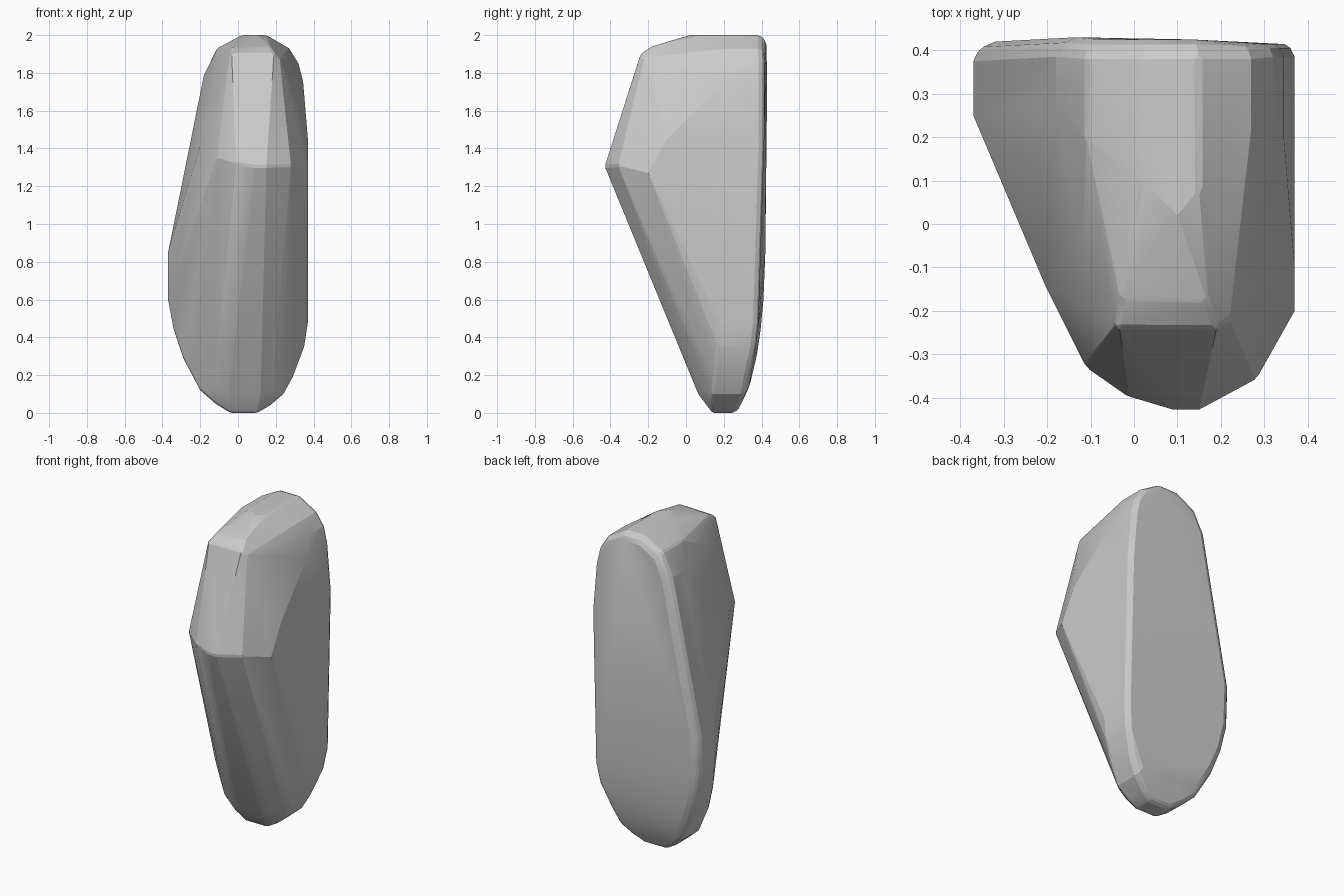
import bpy, bmesh, math

# Back outline: (x, z, back y, front y of the side wall)
OUTLINE = [
    (-0.04, 0.00, 0.29, 0.14), (-0.12, 0.05, 0.315, 0.14), (-0.20, 0.12, 0.34, 0.15),
    (-0.29, 0.29, 0.375, 0.19), (-0.34, 0.44, 0.395, 0.22), (-0.37, 0.60, 0.41, 0.25),
    (-0.37, 0.85, 0.42, 0.25), (-0.18, 1.79, 0.43, 0.28), (-0.11, 1.93, 0.425, 0.20),
    (0.02, 2.00, 0.425, 0.10), (0.15, 2.00, 0.425, 0.08), (0.27, 1.93, 0.425, 0.22),
    (0.32, 1.85, 0.43, 0.25), (0.345, 1.75, 0.43, 0.20), (0.37, 1.45, 0.43, -0.10),
    (0.37, 0.48, 0.40, 0.18), (0.35, 0.35, 0.385, 0.17), (0.29, 0.19, 0.35, 0.15),
    (0.24, 0.10, 0.335, 0.14), (0.17, 0.04, 0.31, 0.14), (0.10, 0.00, 0.29, 0.14)]

# Front corner points: brow ridge, sloped upper face, crown and toe
FRONT = [
    (-0.205, -0.14, 1.40), (-0.11, -0.33, 1.35), (-0.01, -0.40, 1.32), (0.09, -0.43, 1.305),
    (0.15, -0.43, 1.305), (0.28, -0.36, 1.31), (0.37, -0.20, 1.27),
    (-0.04, -0.24, 1.90), (0.19, -0.24, 1.90), (0.22, -0.22, 1.88), (0.10, 0.02, 2.00),
    (-0.12, -0.07, 1.80), (-0.03, -0.18, 1.93), (0.17, -0.18, 1.94), (0.26, -0.03, 1.85),
    (-0.05, 0.065, 0.10), (0.12, 0.065, 0.10), (0.18, 0.08, 0.13), (-0.13, 0.09, 0.14)]

points = list(FRONT)
CX, CZ = 0.05, 1.0
for x, z, back, front in OUTLINE:
    # side wall
    points.append((x, front, z))
    points.append((x, back - 0.045, z))
    # rounded rim that frames the back face
    for inset, drop in ((0.014, 0.016), (0.05, 0.0)):
        dx, dz = CX - x, (min(max(z, 0.4), 1.7) - z)
        length = math.hypot(dx, dz) or 1
        bevel = 0.02 if x > 0.25 else 0.0
        points.append((x + dx / length * inset, back - drop - bevel * (inset > 0.02),
                       z + dz / length * inset))

# Faceted stone as the hull of its corners
bm = bmesh.new()
for p in points:
    bm.verts.new(p)
res = bmesh.ops.convex_hull(bm, input=bm.verts[:])
loose = [v for v in bm.verts if not v.link_faces]
bmesh.ops.delete(bm, geom=loose, context='VERTS')
bmesh.ops.dissolve_limit(bm, angle_limit=math.radians(2), verts=bm.verts[:], edges=bm.edges[:])
# soften the sharp corners slightly
sharp = [e for e in bm.edges if len(e.link_faces) == 2 and e.calc_face_angle(0) > math.radians(28)]
bmesh.ops.bevel(bm, geom=sharp, offset=0.012, segments=1, affect='EDGES', clamp_overlap=True)
bmesh.ops.recalc_face_normals(bm, faces=bm.faces[:])
mesh = bpy.data.meshes.new("standing_stone")
bm.to_mesh(mesh)
bm.free()
stone = bpy.data.objects.new("standing_stone", mesh)
bpy.context.collection.objects.link(stone)
bpy.context.view_layer.objects.active = stone
stone.select_set(True)
bpy.ops.object.shade_smooth_by_angle(angle=math.radians(15))
